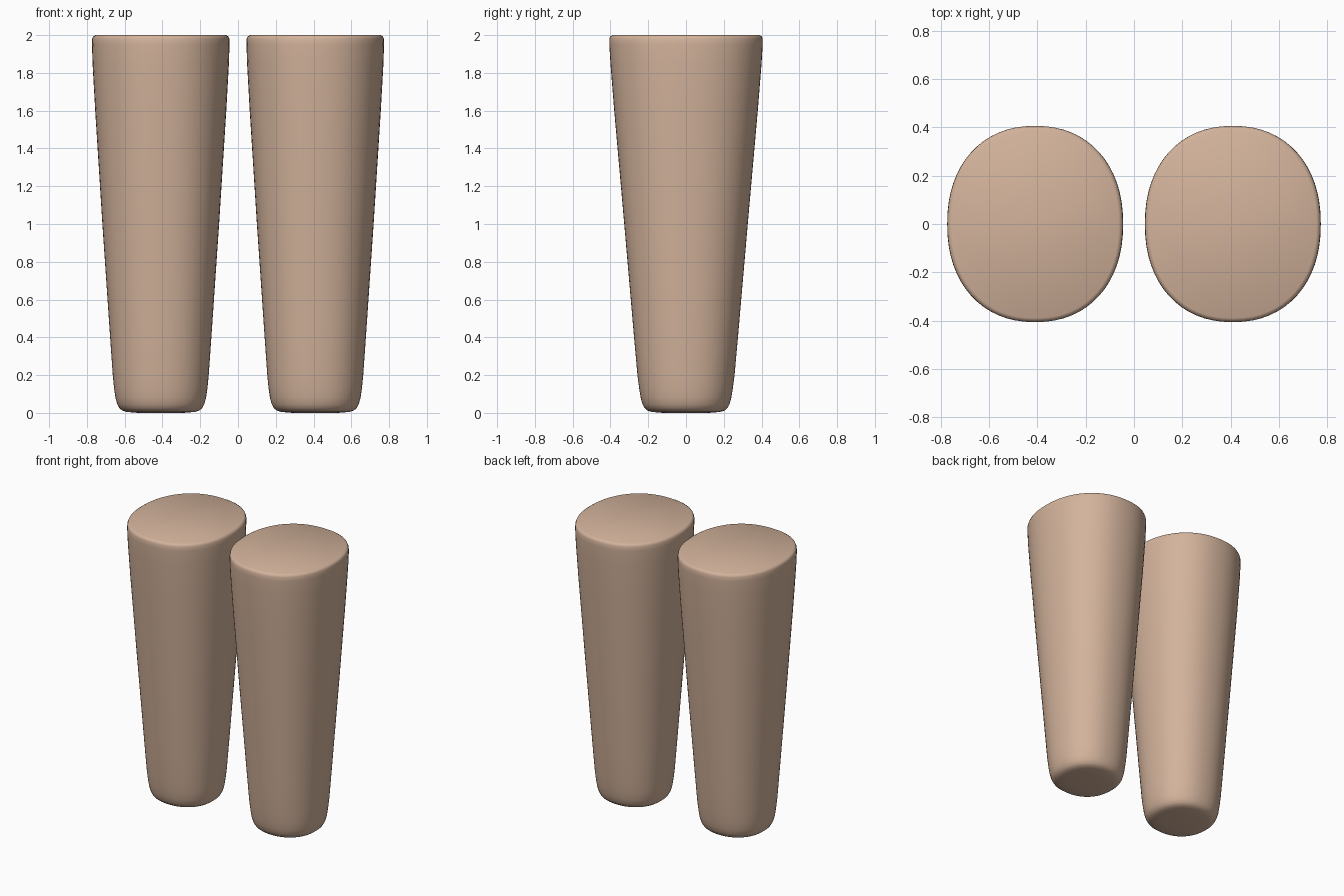
import bpy, bmesh, math

if "Cube" in bpy.data.objects:
    bpy.data.objects.remove(bpy.data.objects["Cube"])

SEGMENTS = 64
POWER = 2 / 2.2  # slightly squared oval section

# (z, half width x, half depth y) from sole to top rim
PROFILE = [
    (0.003, 0.120, 0.120), (0.005, 0.180, 0.180), (0.012, 0.203, 0.203),
    (0.024, 0.218, 0.218), (0.045, 0.230, 0.230), (0.080, 0.240, 0.240),
    (0.130, 0.247, 0.248), (0.200, 0.254, 0.257), (0.400, 0.268, 0.275),
    (1.000, 0.309, 0.327), (1.600, 0.347, 0.380), (1.850, 0.361, 0.400),
    (1.950, 0.364, 0.406), (1.980, 0.363, 0.406), (1.993, 0.358, 0.401),
    (2.000, 0.346, 0.389),
]


def sp(v):
    return math.copysign(abs(v) ** POWER, v)


def make_leg(name, cx, mat):
    bm = bmesh.new()
    rings = []
    for z, hx, hy in PROFILE:
        ring = []
        for i in range(SEGMENTS):
            a = 2 * math.pi * i / SEGMENTS
            ring.append(bm.verts.new((hx * sp(math.cos(a)), hy * sp(math.sin(a)), z)))
        rings.append(ring)
    # tapered wall
    for lo, hi in zip(rings, rings[1:]):
        for i in range(SEGMENTS):
            j = (i + 1) % SEGMENTS
            bm.faces.new((lo[i], lo[j], hi[j], hi[i]))
    # sole and top caps, sole settled on the ground
    bm.faces.new(rings[0][::-1])
    bm.faces.new(rings[-1])
    for v in rings[0]:
        v.co.z = 0
    for f in bm.faces:
        f.smooth = True
    me = bpy.data.meshes.new(name)
    bm.to_mesh(me)
    bm.free()
    me.materials.append(mat)
    ob = bpy.data.objects.new(name, me)
    ob.location.x = cx
    bpy.context.collection.objects.link(ob)


skin = bpy.data.materials.new("tan")
skin.diffuse_color = (0.65, 0.45, 0.33, 1)
skin.use_nodes = True
skin.node_tree.nodes["Principled BSDF"].inputs["Base Color"].default_value = skin.diffuse_color

# pair of legs
for name, side in (("left_leg", -1), ("right_leg", 1)):
    make_leg(name, side * 0.409, skin)
